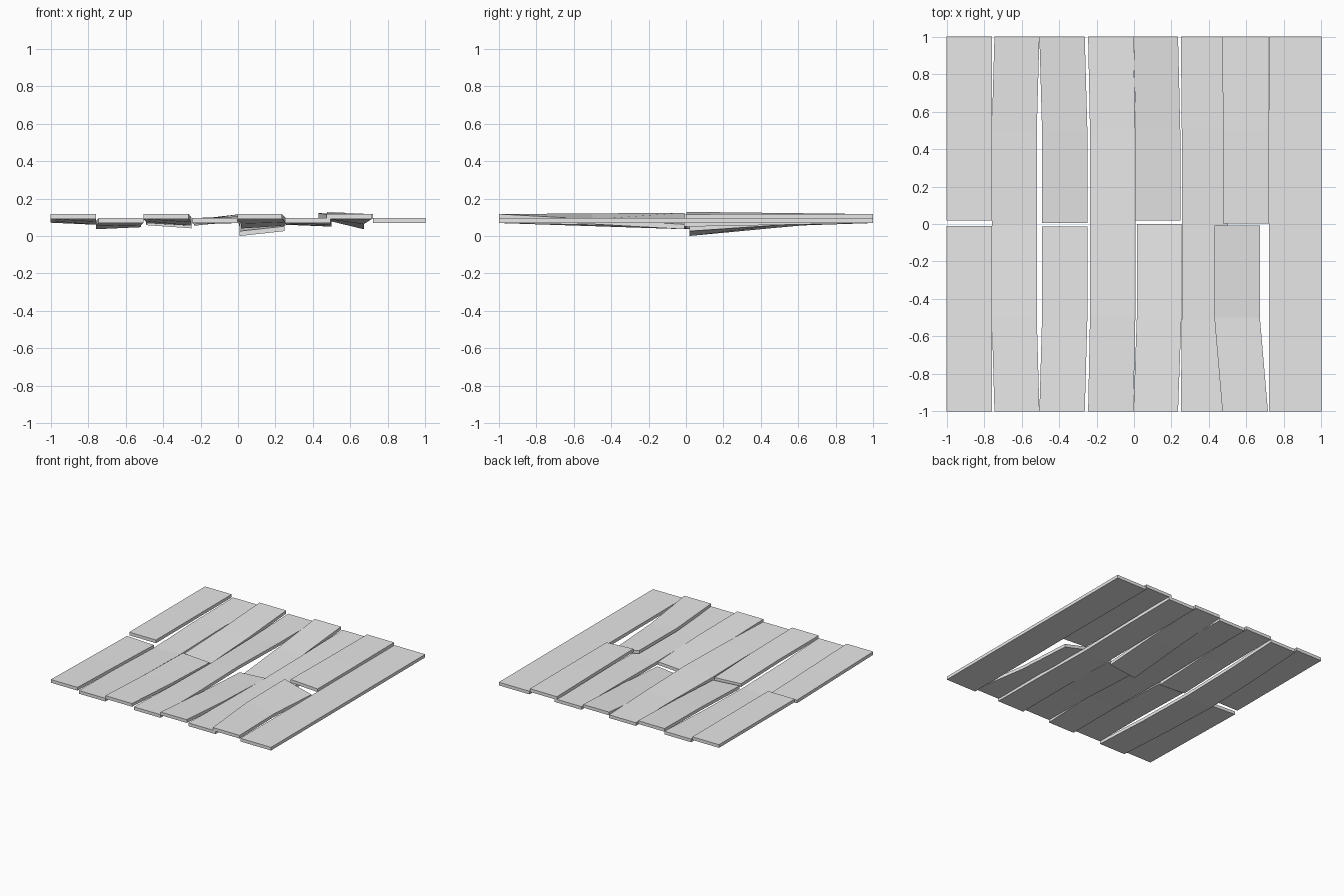
import bpy
import bmesh

cube = bpy.data.objects.get("Cube")
if cube:
    bpy.data.objects.remove(cube, do_unlink=True)

# Single grey for all boards
GREY = (0.8, 0.8, 0.8, 1.0)
mat = bpy.data.materials.new("plain_grey")
mat.use_nodes = True
mat.diffuse_color = GREY
mat.node_tree.nodes["Principled BSDF"].inputs["Base Color"].default_value = GREY

THICK = 0.026
LOW, HIGH = 0.069, 0.091   # underside heights of the two alternating layers


def plank(name, x0, x1, y0, y1, base, shift=0.0, left=None, right=None):
    """Warped board: flat at its outer ends, shifted sideways and rolled
    at the middle, where its two underside edges reach z = left and right."""
    left = base if left is None else left
    right = base if right is None else right
    if y0 < -0.9 and y1 > 0.9:
        stations = [(y0, 0), (y0 / 2, 0.5), (0, 1), (y1 / 2, 0.5), (y1, 0)]
    elif y0 < -0.9:
        stations = [(y0, 0), (-0.5, 0.5), (y1, 1)]
    else:
        stations = [(y0, 1), (0.5, 0.5), (y1, 0)]
    bm = bmesh.new()
    rings = []
    for y, bend in stations:
        dx = shift * min(1, bend * 2)
        zl = base + (left - base) * bend
        zr = base + (right - base) * bend
        corners = [(x0, zl), (x1, zr), (x1, zr + THICK), (x0, zl + THICK)]
        rings.append([bm.verts.new((x + dx, y, z)) for x, z in corners])
    for a, b in zip(rings, rings[1:]):
        for i in range(4):
            j = (i + 1) % 4
            bm.faces.new((a[i], a[j], b[j], b[i]))
    bm.faces.new(rings[0])
    bm.faces.new(rings[-1])
    bmesh.ops.recalc_face_normals(bm, faces=bm.faces)
    mesh = bpy.data.meshes.new(name)
    bm.to_mesh(mesh)
    bm.free()
    mesh.materials.append(mat)
    obj = bpy.data.objects.new(name, mesh)
    bpy.context.collection.objects.link(obj)


# Full-length boards
plank("plank_2", -0.745, -0.505, -1, 1, LOW, -0.014, 0.036, 0.047)
plank("plank_4", -0.245, -0.003, -1, 1, LOW, 0.01, 0.055, 0.09)
plank("plank_6", 0.25, 0.495, -1, 1, LOW, 0.005, 0.06, 0.05)
plank("plank_8", 0.722, 1.0, -1, 1, LOW)

# Boards broken in two at the middle
plank("plank_1_front", -1.0, -0.758, -1, -0.01, HIGH, 0, 0.071, 0.06)
plank("plank_1_back", -1.0, -0.758, 0.018, 1, HIGH)
plank("plank_3_front", -0.505, -0.263, -1, -0.013, HIGH, 0.014, 0.068, 0.055)
plank("plank_3_back", -0.505, -0.263, 0.005, 1, HIGH, 0.014, 0.058, 0.041)
plank("plank_5_front", -0.003, 0.235, -1, 0.0, HIGH, 0.018, 0.04, 0.055)
plank("plank_5_back", -0.003, 0.235, 0.018, 1, HIGH, 0.012, 0.0, 0.026)
plank("plank_7_front", 0.472, 0.715, -1, -0.008, HIGH, -0.043, 0.098, 0.036)
plank("plank_7_back", 0.472, 0.717, 0.004, 1, HIGH, 0.003, 0.103, 0.09)
